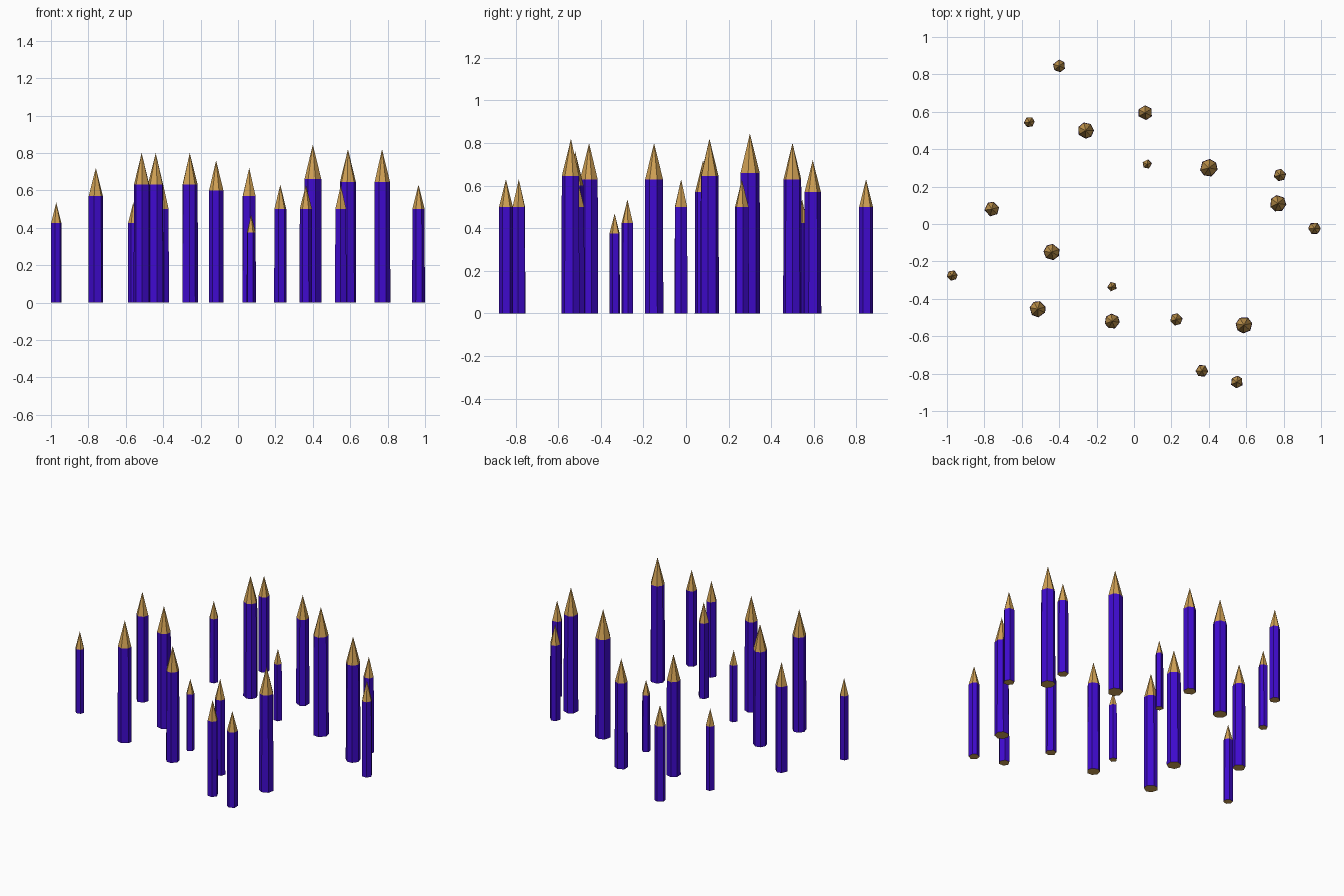
import bpy, bmesh, math, random

if "Cube" in bpy.data.objects:
    bpy.data.objects.remove(bpy.data.objects["Cube"])

random.seed(4)


def material(name, color):
    m = bpy.data.materials.new(name)
    m.diffuse_color = color
    m.use_nodes = True
    m.node_tree.nodes["Principled BSDF"].inputs["Base Color"].default_value = m.diffuse_color
    return m


paint = material("violet_paint", (0.05, 0.003, 0.62, 1))
wood = material("bare_wood", (0.64, 0.36, 0.09, 1))

# size class: shoulder height, tip height, radius, number of sides
SIZES = {
    "tiny": (0.375, 0.47, 0.026, 5),
    "small": (0.425, 0.535, 0.029, 6),
    "short": (0.50, 0.63, 0.034, 6),
    "medium": (0.57, 0.72, 0.040, 6),
    "tall": (0.60, 0.76, 0.041, 7),
    "large": (0.63, 0.80, 0.044, 7),
    "huge": (0.645, 0.82, 0.045, 7),
    "giant": (0.66, 0.845, 0.048, 7),
}

# stake positions on the ground, by size
STAKES = [
    ("tiny", 0.07, 0.32), ("tiny", -0.117, -0.335),
    ("small", -0.56, 0.545), ("small", -0.972, -0.275),
    ("short", -0.40, 0.845), ("short", 0.78, 0.262), ("short", 0.965, -0.023),
    ("short", 0.226, -0.51), ("short", 0.363, -0.785), ("short", 0.55, -0.845),
    ("medium", 0.06, 0.595), ("medium", -0.76, 0.08),
    ("tall", -0.117, -0.52),
    ("large", -0.258, 0.50), ("large", -0.44, -0.15), ("large", -0.515, -0.455),
    ("huge", 0.77, 0.11), ("huge", 0.588, -0.54),
    ("giant", 0.40, 0.30),
]


def stake(index, size, x, y):
    shoulder, tip, radius, sides = SIZES[size]
    turn = random.uniform(0, math.tau)
    angles = [turn + math.tau * (i + random.uniform(-0.12, 0.12)) / sides
              for i in range(sides)]
    bm = bmesh.new()

    def ring(z, r):
        return [bm.verts.new((r * math.cos(a), r * math.sin(a), z)) for a in angles]

    low, high = ring(0, radius), ring(shoulder, radius * 0.96)
    point = bm.verts.new((0, 0, tip))
    # bare wooden cut end
    bm.faces.new(low[::-1]).material_index = 1
    for i in range(sides):
        j = (i + 1) % sides
        # painted shaft
        bm.faces.new((low[i], low[j], high[j], high[i]))
        # sharpened wooden point
        bm.faces.new((high[i], high[j], point)).material_index = 1
    name = f"{size}_stake_{index}"
    mesh = bpy.data.meshes.new(name)
    bm.to_mesh(mesh)
    bm.free()
    mesh.materials.append(paint)
    mesh.materials.append(wood)
    ob = bpy.data.objects.new(name, mesh)
    ob.location = (x, y, 0)
    bpy.context.collection.objects.link(ob)


for n, (size, x, y) in enumerate(STAKES, 1):
    stake(n, size, x, y)
